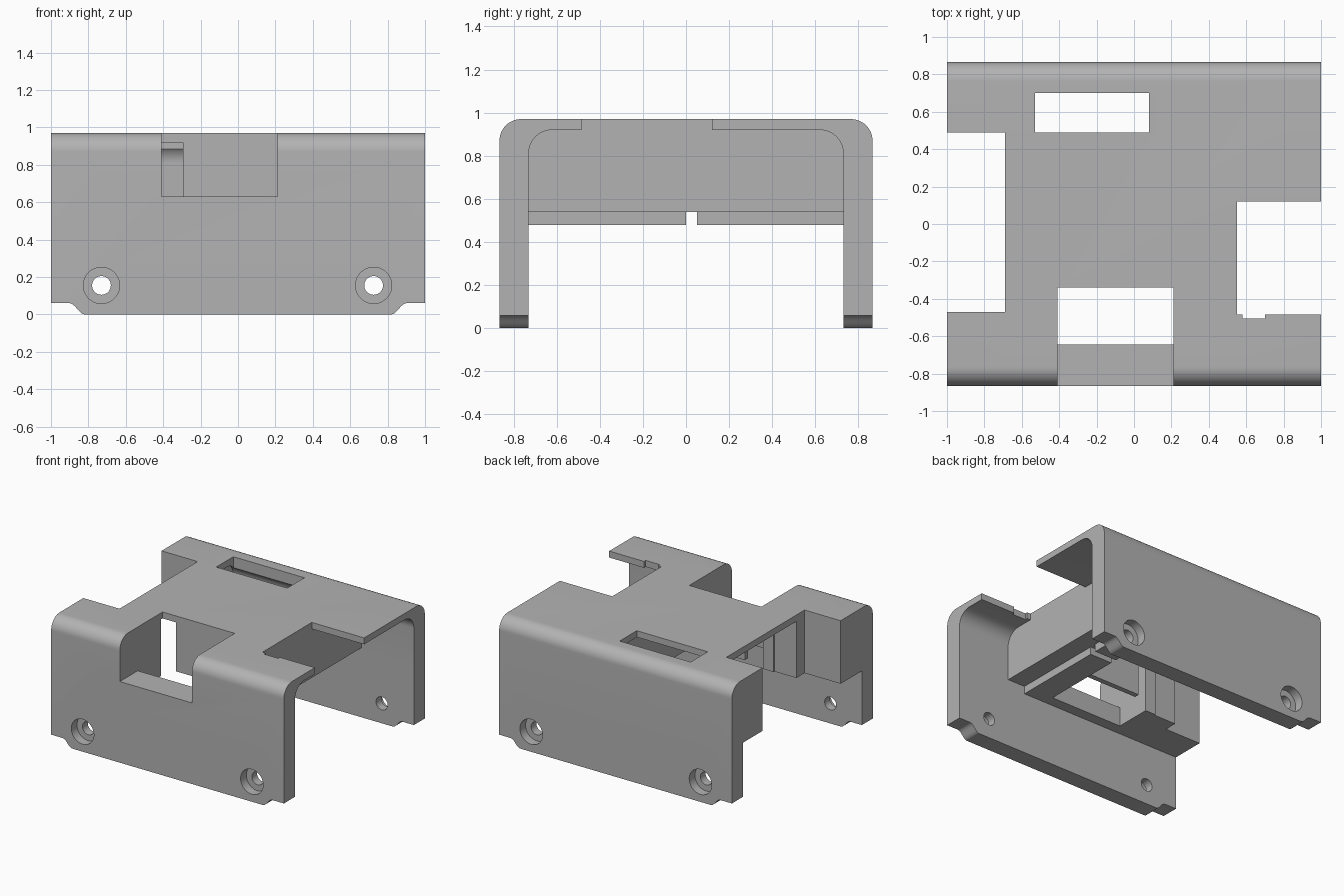
import bpy, bmesh, math

old = bpy.data.objects.get("Cube")
if old:
    bpy.data.objects.remove(old, do_unlink=True)

grey = bpy.data.materials.new("plain grey")
grey.use_nodes = True
colour = (0.45, 0.45, 0.45, 1)
grey.diffuse_color = colour
grey.node_tree.nodes["Principled BSDF"].inputs["Base Color"].default_value = colour


def extrude(name, points, axis, start, end):
    """Solid from a 2D profile: (y, z) along x, or (x, z) along y."""
    def place(p, t):
        return (t, p[0], p[1]) if axis == "x" else (p[0], t, p[1])
    bm = bmesh.new()
    a = [bm.verts.new(place(p, start)) for p in points]
    b = [bm.verts.new(place(p, end)) for p in points]
    bm.faces.new(a)
    bm.faces.new(b[::-1])
    for i in range(len(a)):
        j = (i + 1) % len(a)
        bm.faces.new((a[i], b[i], b[j], a[j]))
    bmesh.ops.recalc_face_normals(bm, faces=bm.faces[:])
    mesh = bpy.data.meshes.new(name)
    bm.to_mesh(mesh)
    bm.free()
    obj = bpy.data.objects.new(name, mesh)
    bpy.context.collection.objects.link(obj)
    mesh.materials.append(grey)
    return obj


def arc(cx, cz, r, a0, a1, steps=12):
    angles = [math.radians(a0 + (a1 - a0) * i / steps) for i in range(steps + 1)]
    return [(cx + r * math.cos(a), cz + r * math.sin(a)) for a in angles]


def arch(y0, y1, z0, z1, r0, r1):
    """Upright profile with rounded top corners; a zero radius is square."""
    right = arc(y1 - r1, z1 - r1, r1, 0, 90) if r1 else [(y1, z1)]
    left = arc(y0 + r0, z1 - r0, r0, 90, 180) if r0 else [(y0, z1)]
    return [(y0, z0), (y1, z0)] + right + left


def box(x, y, z):
    return extrude("cutter", arch(*y, *z, 0, 0), "x", *x)


def cut(obj, cutter):
    mod = obj.modifiers.new("cut", "BOOLEAN")
    mod.operation = "DIFFERENCE"
    mod.solver = "EXACT"
    mod.object = cutter
    bpy.context.view_layer.objects.active = obj
    bpy.ops.object.modifier_apply(modifier=mod.name)
    bpy.data.objects.remove(cutter, do_unlink=True)


W, IN, TOP, LOW = 0.865, 0.73, 0.97, -0.2
cover = extrude("bracket_cover", arch(-W, W, 0, TOP, 0.1, 0.1), "x", -1, 1)

# space between the side walls, and the thin open canopy at one end
cut(cover, box((-2, 2), (-IN, IN), (LOW, 0.48)))
cut(cover, box((0.4, 2), (-IN, IN), (LOW, 0.54)))
cut(cover, extrude("cutter", arch(-IN, IN, LOW, 0.92, 0.11, 0.11), "x", 0.55, 2))

# inner compartment, its side mouth, divider underside and cable slot
cut(cover, extrude("cutter", arch(-0.3, IN, LOW, 0.92, 0, 0.11), "x", -0.55, 0.21))
cut(cover, box((-0.8, -0.5), (-0.37, 0.49), (LOW, 0.92)))
cut(cover, box((-0.52, -0.295), (-0.36, 0), (LOW, 0.92)))
cut(cover, box((-0.41, -0.295), (-0.5, 0), (LOW, 0.92)))
cut(cover, box((-0.3, 0.21), (-0.5, 0), (LOW, 0.54)))
cut(cover, box((0.1, 2), (0, 0.05), (LOW, 0.54)))

# top openings: end notches, rear window, front window and front wall gap
cut(cover, box((-2, -0.69), (-0.47, 0.49), (LOW, 2)))
cut(cover, box((0.55, 2), (-0.485, 0.12), (0.6, 2)))
cut(cover, box((0.58, 0.7), (-0.505, 0), (0.6, 2)))
cut(cover, box((-0.53, 0.08), (0.49, 0.7), (LOW, 2)))
cut(cover, box((-0.41, 0.21), (-0.645, -0.34), (LOW, 2)))
cut(cover, box((-0.41, 0.21), (-2, -0.5), (0.63, 2)))

# feet: trim the wall bottoms between flared pads
ease = [(0.56 + 0.08 * t / 6, 0.03 + 0.03 * math.cos(math.pi * t / 6)) for t in range(7)]
middle = ease + [(-x, z) for x, z in reversed(ease)]
cut(cover, extrude("cutter", middle + [(-0.64, LOW), (0.64, LOW)], "y", -2, 2))
for s in (-1, 1):
    flank = [(s * (1.46 - x), z) for x, z in ease]
    outer = flank + [(s * 0.82, LOW), (s * 2, LOW), (s * 2, 0.06)]
    cut(cover, extrude("cutter", outer, "y", -2, 2))

# counterbored screw holes through both walls
for x in (-0.73, 0.725):
    cut(cover, extrude("cutter", arc(x, 0.155, 0.05, 0, 350, 35), "y", -2, 2))
    for s in (-1, 1):
        bore = arc(x, 0.155, 0.097, 0, 350, 35)
        cut(cover, extrude("cutter", bore, "y", s * (W - 0.07), s * 2))

bpy.ops.object.select_all(action="DESELECT")
cover.select_set(True)
bpy.context.view_layer.objects.active = cover
bpy.ops.object.shade_smooth_by_angle(angle=math.radians(25))
